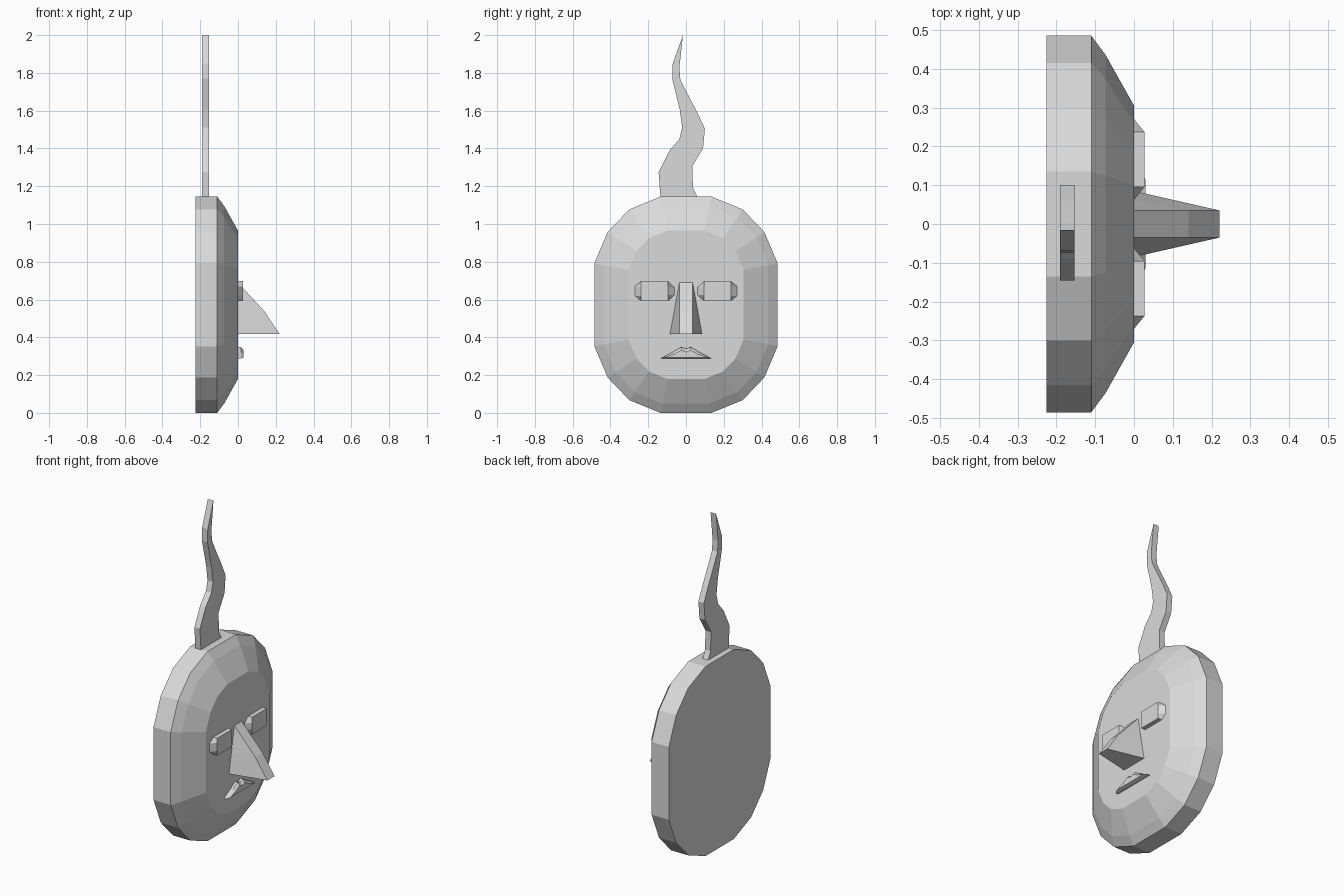
import bpy, bmesh
from mathutils import Vector

if "Cube" in bpy.data.objects:
    bpy.data.objects.remove(bpy.data.objects["Cube"])

grey = bpy.data.materials.new("light grey")
grey.diffuse_color = (0.7, 0.7, 0.7, 1)
grey.use_nodes = True
grey.node_tree.nodes["Principled BSDF"].inputs["Base Color"].default_value = grey.diffuse_color


def loft(name, rings):
    """Join equal-length rings of 3D points with quads and cap both ends."""
    bm = bmesh.new()
    loops = [[bm.verts.new(p) for p in ring] for ring in rings]
    for a, b in zip(loops, loops[1:]):
        for i in range(len(a)):
            j = (i + 1) % len(a)
            bm.faces.new((a[i], a[j], b[j], b[i]))
    bm.faces.new(loops[0][::-1])
    bm.faces.new(loops[-1])
    bmesh.ops.remove_doubles(bm, verts=bm.verts, dist=1e-5)
    bmesh.ops.recalc_face_normals(bm, faces=bm.faces)
    mesh = bpy.data.meshes.new(name)
    bm.to_mesh(mesh)
    bm.free()
    mesh.materials.append(grey)
    obj = bpy.data.objects.new(name, mesh)
    bpy.context.collection.objects.link(obj)
    return obj


def at_x(x, profile):
    return [(x, y, z) for y, z in profile]


def inset(profile, d):
    """Offset a counter-clockwise outline inwards by d."""
    out = []
    for i, p in enumerate(profile):
        p = Vector(p)
        e1 = (p - Vector(profile[i - 1])).normalized()
        e2 = (Vector(profile[(i + 1) % len(profile)]) - p).normalized()
        n1, n2 = Vector((-e1.y, e1.x)), Vector((-e2.y, e2.x))
        q = p + (n1 + n2) * d / (1 + n1.dot(n2))
        out.append((q.x, q.y))
    return out


# Head: sixteen-sided rounded slab with a two-step bevel on the front
quarter = [(0.135, 0.5725), (0.30, 0.505), (0.415, 0.385), (0.485, 0.22)]
half = quarter[::-1] + [(-y, z) for y, z in quarter]
outline = [(y, z + 0.5725) for y, z in half + [(-y, -z) for y, z in half]]
loft("head", [at_x(-0.225, outline), at_x(-0.11, outline),
              at_x(-0.073, inset(outline, 0.05)),
              at_x(0.0, inset(outline, 0.18))])

# Wavy horn: flat plate standing on top of the head
horn = [(-0.135, 1.14), (-0.145, 1.275), (-0.09, 1.385), (-0.035, 1.45),
        (-0.02, 1.51), (-0.033, 1.605), (-0.073, 1.77), (-0.07, 1.85),
        (-0.016, 2.0), (-0.035, 1.83), (-0.03, 1.765), (0.005, 1.695),
        (0.06, 1.59), (0.1, 1.505), (0.09, 1.4), (0.033, 1.305),
        (0.037, 1.19), (0.062, 1.14)]
loft("horn", [at_x(-0.19, horn), at_x(-0.153, horn)])

# Eyes: low bars with tapered ends
for side, label in ((-1, "left"), (1, "right")):
    base = [(0.27, 0.62), (0.27, 0.67), (0.237, 0.697), (0.095, 0.697),
            (0.062, 0.665), (0.062, 0.625), (0.095, 0.593), (0.237, 0.593)]
    front = [(0.237, 0.62), (0.237, 0.67), (0.237, 0.697), (0.095, 0.697),
             (0.095, 0.665), (0.095, 0.625), (0.095, 0.593), (0.237, 0.593)]
    loft("eye_" + label, [at_x(0.0, [(side * y, z) for y, z in base]),
                          at_x(0.027, [(side * y, z) for y, z in front])])

# Nose: wedge with a narrow bent ridge and flared sides
ridge = [(0.0, 0.69), (0.14, 0.537), (0.22, 0.417)]
bm_rings = []
for x, z in ridge:
    t = (0.69 - z) / 0.273
    w = 0.035 + 0.05 * t
    bm_rings.append([(0.0, -w, z), (x, -0.035, z), (x, 0.035, z), (0.0, w, z)])
loft("nose", bm_rings)

# Mouth: bow-shaped lip
right = [(0.135, 0.288), (0.07, 0.322), (0.025, 0.349)]
lip = right + [(0, 0.338)] + [(-y, z) for y, z in right[::-1]]
right = [(0.115, 0.293), (0.065, 0.31), (0.025, 0.332)]
lip_front = right + [(0, 0.322)] + [(-y, z) for y, z in right[::-1]]
loft("mouth", [at_x(0.0, lip), at_x(0.015, lip), at_x(0.029, lip_front)])
